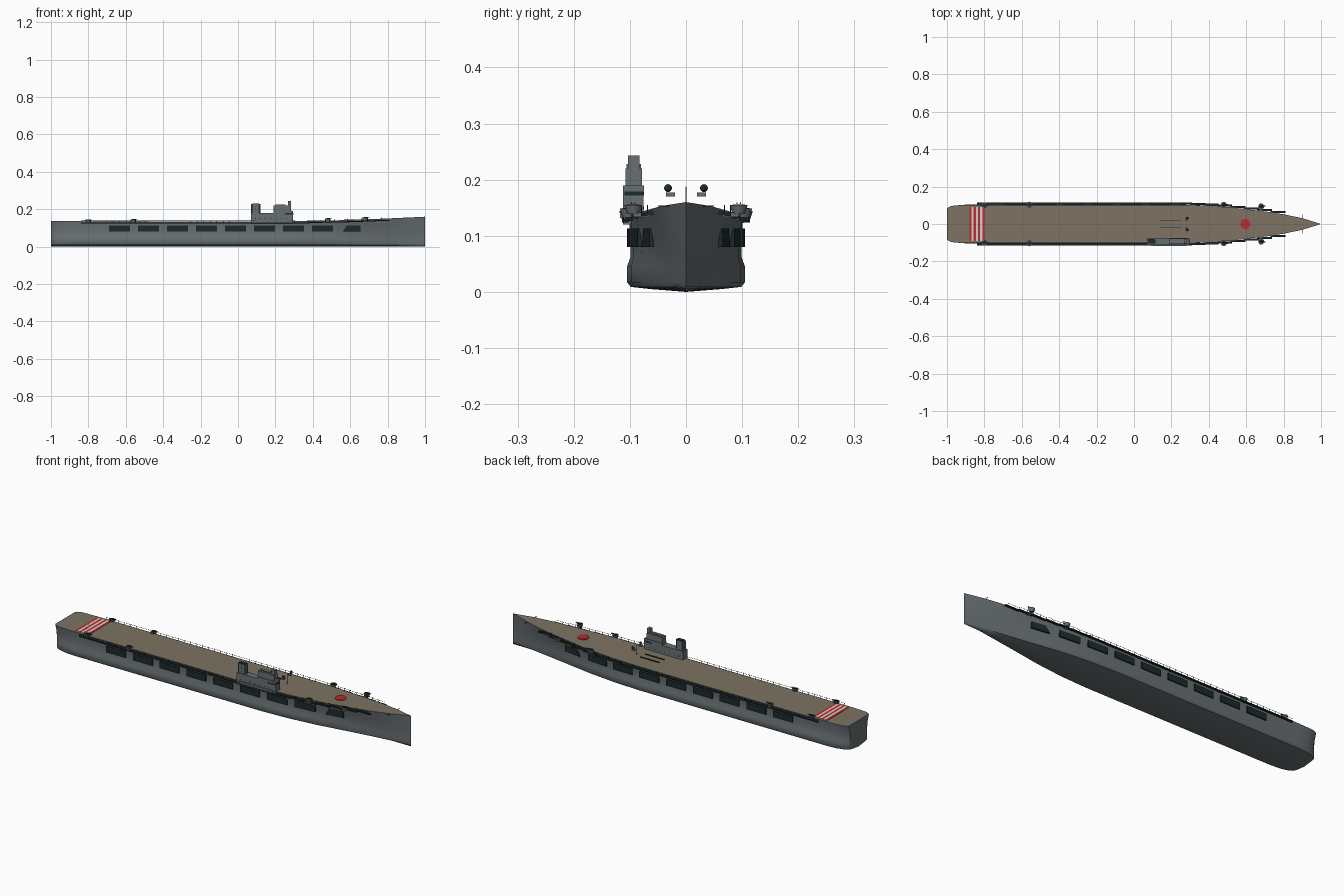
import bpy, bmesh, math
from mathutils import Matrix, Vector

cube = bpy.data.objects.get("Cube")
if cube:
    bpy.data.objects.remove(cube, do_unlink=True)


def material(name, rgb):
    m = bpy.data.materials.new(name)
    m.use_nodes = True
    m.diffuse_color = (*rgb, 1)
    node = next(n for n in m.node_tree.nodes if n.type == 'BSDF_PRINCIPLED')
    node.inputs["Base Color"].default_value = (*rgb, 1)
    node.inputs["Roughness"].default_value = 0.8
    return m


GREY = material("hull grey", (.14, .16, .17))
DECK = material("wooden deck", (.21, .17, .125))
DARK = material("dark openings", (.012, .024, .024))
RED = material("deck red", (.5, .025, .025))
WHITE = material("stripe white", (.65, .63, .6))

# Hull stations: x, deck half width, lower hull half width
STATIONS = [(-1, .083, .07), (-.992, .09, .08), (-.975, .097, .09), (-.94, .1, .1),
            (-.88, .102, .105), (.2, .102, .105), (.35, .1, .098), (.5, .091, .081),
            (.6, .079, .064), (.7, .067, .047), (.8, .052, .031), (.9, .031, .015), (1, 0, 0)]


def half_widths(x):
    for (x0, d0, b0), (x1, d1, b1) in zip(STATIONS, STATIONS[1:]):
        if x <= x1:
            t = (x - x0) / (x1 - x0)
            return d0 + (d1 - d0) * t, b0 + (b1 - b0) * t


def sheer(x):
    return .135 + .025 * max(0, (x - .25) / .75) ** 1.5 + .004 * max(0, -x - .6)


def side(x):
    d, b = half_widths(x)
    return .93 * b * .6 + d * .4


def finish(bm, name, mats, smooth=False):
    bmesh.ops.recalc_face_normals(bm, faces=bm.faces)
    me = bpy.data.meshes.new(name)
    bm.to_mesh(me)
    bm.free()
    ob = bpy.data.objects.new(name, me)
    bpy.context.collection.objects.link(ob)
    for m in mats:
        me.materials.append(m)
    if smooth:
        bpy.ops.object.select_all(action='DESELECT')
        ob.select_set(True)
        bpy.context.view_layer.objects.active = ob
        bpy.ops.object.shade_smooth_by_angle(angle=math.radians(40))
    return ob


def add_box(bm, x, y, z):
    """Add a box from three (low, high) ranges."""
    mid = Vector([(r[0] + r[1]) / 2 for r in (x, y, z)])
    size = [abs(r[1] - r[0]) for r in (x, y, z)]
    bmesh.ops.create_cube(bm, size=1, matrix=Matrix.Translation(mid) @ Matrix.Diagonal((*size, 1)))


def boxes(name, mat, items):
    bm = bmesh.new()
    for item in items:
        add_box(bm, *item)
    return finish(bm, name, [mat])


def add_cylinder(bm, center, r, h, top=None, axis='Z', sides=16):
    rot = Matrix.Rotation(math.pi / 2, 4, 'Y') if axis == 'X' else Matrix()
    bmesh.ops.create_cone(bm, cap_ends=True, segments=sides, radius1=r, radius2=top or r,
                          depth=h, matrix=Matrix.Translation(center) @ rot)


# Hull lofted through the stations, with the deck as its top strip
def section(x):
    d, b = half_widths(x)
    top = sheer(x)
    half = [(0, 0), (.6 * b, .005), (.94 * b, .009), (b, .017), (b, .045),
            (.94 * b * .85 + d * .15, .062), (side(x), .1), (d, top), (max(d - .005, 0), top)]
    return half + [(-y, z) for y, z in reversed(half[1:])]


bm = bmesh.new()
rings = [[bm.verts.new((s[0], y, z)) for y, z in section(s[0])] for s in STATIONS]
n = len(rings[0])
for i, (a, c) in enumerate(zip(rings, rings[1:])):
    for j in range(n):
        k = (j + 1) % n
        f = bm.faces.new((a[j], a[k], c[k], c[j]))
        f.material_index = int(j == n // 2 and i > 0)
bm.faces.new(rings[0])
bmesh.ops.remove_doubles(bm, verts=bm.verts, dist=.00005)
finish(bm, "hull_and_deck", [GREY, DECK], smooth=True)


# Dark hangar openings on both sides, the foremost one with a slanted edge
def opening(bm, x0, x1, s, slant=0):
    steps = 5
    rows = []
    for i in range(steps):
        row = []
        for z, lean in ((.08, 0), (.113, slant)):
            start = x0 + lean
            x = start + (x1 - start) * i / (steps - 1)
            for out in (.006, -.002):
                row.append(bm.verts.new((x, s * (side(x) + out), z)))
        rows.append([row[0], row[1], row[3], row[2]])
    for a, c in zip(rows, rows[1:]):
        for j in range(4):
            k = (j + 1) % 4
            bm.faces.new((a[j], a[k], c[k], c[j]))
    bm.faces.new(rows[0])
    bm.faces.new(rows[-1])


bm = bmesh.new()
for s in (-1, 1):
    for i in range(8):
        x = -.69 + i * .155
        opening(bm, x, x + .112, s)
    opening(bm, .56, .655, s, .02)
finish(bm, "hangar_openings", [DARK])

# Catwalks, stepping inward towards the bow, with railings
walks, rails = [], []
segments = [(-.84, .3)] + [(.3 + i * .0715, .3 + (i + 1) * .0715) for i in range(7)]
for s in (-1, 1):
    for x0, x1 in segments:
        inner = half_widths((x0 + x1) / 2)[0] + .001
        outer = inner + .011
        z = sheer((x0 + x1) / 2) - .006
        walks.append(((x0, x1 + .01), (s * inner, s * outer), (z - .005, z)))
        rails.append(((x0, x1), (s * outer, s * (outer - .001)), (z + .009, z + .01)))
        count = max(2, round((x1 - x0) / .035))
        for i in range(count):
            x = x0 + (x1 - x0) * i / count
            rails.append(((x, x + .0015), (s * outer, s * (outer - .0015)), (z, z + .012)))
boxes("catwalks", DARK, walks)
boxes("railings", DARK, rails)

# Gun tubs on sponsons with twin barrels
tubs, guns, arms = bmesh.new(), bmesh.new(), bmesh.new()
for s in (-1, 1):
    for x, y in ((-.8, .1), (-.56, .103), (.48, .102), (.68, .094)):
        z = sheer(x)
        add_cylinder(tubs, (x, s * y, z + .001), .011, .016, top=.016)
        add_cylinder(guns, (x, s * y, z + .009), .011, .002)
        add_box(arms, (x - .008, x + .008), (s * (y - .03), s * y), (z - .012, z - .004))
        for off in (-.003, .003):
            add_cylinder(guns, (x + .008, s * y + off, z + .012), .0013, .03, axis='X', sides=6)
finish(tubs, "gun_tubs", [GREY], smooth=True)
finish(guns, "guns", [DARK])
finish(arms, "gun_sponsons", [GREY])

# Island superstructure on the right side
boxes("island", GREY, [
    ((.07, .295), (-.112, -.076), (.12, .18)),
    ((.19, .295), (-.112, -.075), (.18, .19)),
    ((.19, .283), (-.108, -.078), (.19, .22)),
    ((.266, .284), (-.103, -.083), (.22, .243)),
    ((.2, .255), (-.101, -.085), (.22, .225)),
    ((.09, .28), (-.118, -.112), (.132, .142))])
bm = bmesh.new()
add_box(bm, (.07, .12), (-.106, -.08), (.18, .228))
bmesh.ops.bevel(bm, geom=[e for e in bm.edges if abs(e.verts[0].co.z - e.verts[1].co.z) > .01],
                offset=.008, segments=3, affect='EDGES')
finish(bm, "funnel", [GREY], smooth=True)
boxes("funnel_cap", DARK, [((.077, .113), (-.102, -.084), (.226, .231))])
windows = [((.293, .297), (-.11, -.077), (.172, .179))]
for y in (-.1125, -.0755):
    windows.append(((.25, .292), (y, y + .001), (.172, .179)))
    for i in range(7):
        x = .09 + i * .028
        windows.append(((x, x + .005), (y, y + .001), (.147, .152)))
for i in range(3):
    z = .19 + i * .012
    windows.append(((.093, .097), (-.1065, -.1055), (z, z + .004)))
boxes("island_windows", DARK, windows)

# Red and white landing stripes across the stern
for name, mat, odd in (("red_stripes", RED, 0), ("white_stripes", WHITE, 1)):
    stripes = []
    for i in range(odd, 7, 2):
        x = -.88 + i * .0115
        stripes.append(((x, x + .0115), (-.09, .09), (sheer(x) - .002, sheer(x) + .0015)))
    boxes(name, mat, stripes)

# Red disc on the forward deck
bm = bmesh.new()
add_cylinder(bm, (.595, 0, sheer(.595) + .001), .027, .005, sides=24)
finish(bm, "deck_disc", [RED])

# Thin shafts and small lamps above the deck amidships
boxes("deck_shafts", DARK, [((.14, .25), (s * .02 - .002, s * .02 + .002), (.139, .143))
                            for s in (-1, 1)])
lamps, stands = bmesh.new(), bmesh.new()
for s in (-1, 1):
    bmesh.ops.create_uvsphere(lamps, u_segments=12, v_segments=8, radius=.007,
                              matrix=Matrix.Translation((.285, s * .032, .185)))
    add_box(stands, (.275, .29), (s * .02, s * .036), (.17, .177))
finish(lamps, "lamps", [DARK], smooth=True)
finish(stands, "lamp_stands", [GREY])
boxes("deck_pole", GREY, [((.284, .286), (-.001, .001), (.134, .188))])

# Bow crossbar with short posts
boxes("bow_crossbar", DARK, [((.899, .901), (-.05, .05), (.152, .154))] +
      [((.898, .902), (s * .024, s * .026), (.14, .153)) for s in (-1, 1)])
